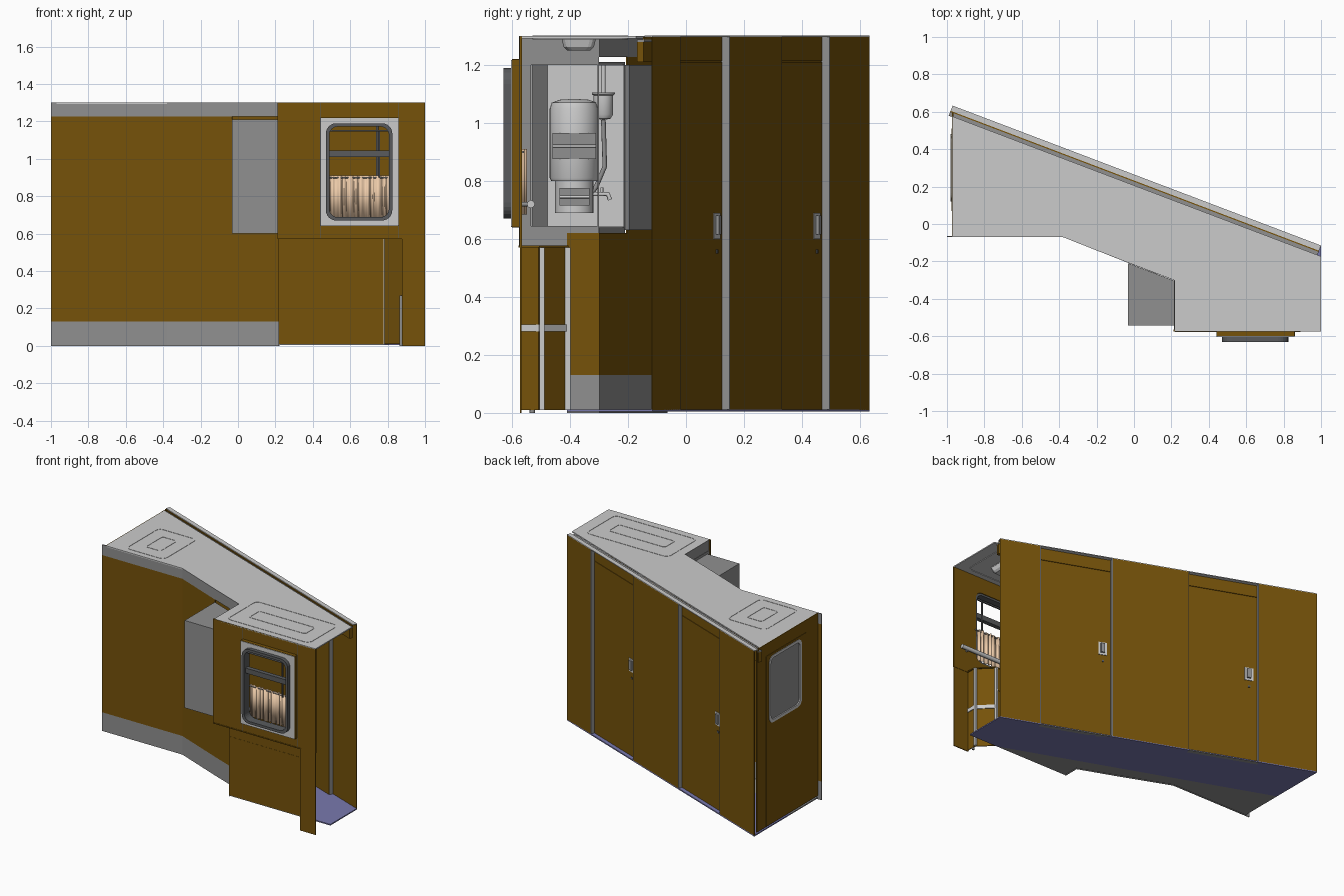
import bpy, bmesh, math
from mathutils import Vector

if "Cube" in bpy.data.objects:
    bpy.data.objects.remove(bpy.data.objects["Cube"])


def material(name, rgb):
    m = bpy.data.materials.new(name)
    m.diffuse_color = (*rgb, 1)
    m.use_nodes = True
    m.node_tree.nodes["Principled BSDF"].inputs["Base Color"].default_value = m.diffuse_color
    return m


OCHRE = material("ochre", (0.18, 0.085, 0.003))
VIOLET = material("violet", (0.19, 0.19, 0.42))
DARK = material("dark_grey", (0.10, 0.105, 0.11))
MID = material("mid_grey", (0.28, 0.28, 0.28))
TAN = material("tan", (0.85, 0.6, 0.4))


def finish(name, bm, mat=None, thick=0, smooth=False):
    bmesh.ops.recalc_face_normals(bm, faces=bm.faces)
    me = bpy.data.meshes.new(name)
    bm.to_mesh(me)
    bm.free()
    ob = bpy.data.objects.new(name, me)
    bpy.context.collection.objects.link(ob)
    if mat:
        me.materials.append(mat)
    if thick:
        s = ob.modifiers.new("thickness", 'SOLIDIFY')
        s.thickness, s.offset = thick, 0
    if smooth:
        bpy.context.view_layer.objects.active = ob
        ob.select_set(True)
        bpy.ops.object.shade_smooth_by_angle(angle=math.radians(40))
        ob.select_set(False)
    return ob


def sheet(name, pts, z0, z1, mat=None, thick=0.006, smooth=False):
    bm = bmesh.new()
    cols = [[bm.verts.new((x, y, z)) for z in (z0, z1)] for x, y in pts]
    for a, b in zip(cols, cols[1:]):
        bm.faces.new((a[0], b[0], b[1], a[1]))
    return finish(name, bm, mat, thick, smooth)


def slab(name, pts, z0, z1, mat=None):
    bm = bmesh.new()
    f = bm.faces.new([bm.verts.new((x, y, z0)) for x, y in pts])
    ext = bmesh.ops.extrude_face_region(bm, geom=[f])["geom"]
    bmesh.ops.translate(bm, vec=(0, 0, z1 - z0), verts=[v for v in ext if isinstance(v, bmesh.types.BMVert)])
    return finish(name, bm, mat)


def box(name, lo, hi, mat=None):
    return slab(name, [(lo[0], lo[1]), (hi[0], lo[1]), (hi[0], hi[1]), (lo[0], hi[1])], lo[2], hi[2], mat)


def rounded(b, r, n=6):
    u0, v0, u1, v1 = b
    out = []
    for k, (u, v) in enumerate([(u1 - r, v1 - r), (u0 + r, v1 - r), (u0 + r, v0 + r), (u1 - r, v0 + r)]):
        for i in range(n + 1):
            a = math.pi / 2 * (k + i / n)
            out.append((u + r * math.cos(a), v + r * math.sin(a)))
    return out


AXES = {'x': lambda u, v, w: (w, u, v), 'y': lambda u, v, w: (u, w, v), 'z': lambda u, v, w: (u, v, w)}


def ring(name, axis, outer, r_out, inner, r_in, w0, w1, mat=None):
    # flat frame with a rounded opening, facing along the given axis
    bm, P = bmesh.new(), AXES[axis]
    loops = [[bm.verts.new(P(u, v, w)) for u, v in rounded(b, r)]
             for b, r, w in ((outer, r_out, w0), (inner, r_in, w0), (inner, r_in, w1), (outer, r_out, w1))]
    n = len(loops[0])
    for k in range(4):
        A, B = loops[k], loops[(k + 1) % 4]
        for i in range(n):
            j = (i + 1) % n
            bm.faces.new((A[i], A[j], B[j], B[i]))
    return finish(name, bm, mat)


def lathe(name, cx, cy, profile, mat=None, n=24):
    bm = bmesh.new()
    vs = [bm.verts.new((cx + r, cy, z)) for r, z in profile]
    es = [bm.edges.new(p) for p in zip(vs, vs[1:])]
    bmesh.ops.spin(bm, geom=vs + es, cent=(cx, cy, 0), axis=(0, 0, 1), angle=2 * math.pi, steps=n)
    bmesh.ops.remove_doubles(bm, verts=bm.verts, dist=1e-5)
    return finish(name, bm, mat, smooth=True)


def pipe(name, pts, r, mat=None):
    cu = bpy.data.curves.new(name, 'CURVE')
    cu.dimensions, cu.bevel_depth, cu.bevel_resolution, cu.use_fill_caps = '3D', r, 2, True
    sp = cu.splines.new('POLY')
    sp.points.add(len(pts) - 1)
    for p, c in zip(sp.points, pts):
        p.co = (*c, 1)
    ob = bpy.data.objects.new(name, cu)
    bpy.context.collection.objects.link(ob)
    if mat:
        cu.materials.append(mat)
    return ob


# slanted compartment wall; positions along it are given by y
N = Vector((0.355, 0.935))


def wall_pt(y, off=0.0):
    t = (y + 0.115) / 0.748
    p = Vector((1 - 1.97 * t, y)) + N * off
    return p.x, p.y


def wall_part(name, y0, y1, z0, z1, o0, o1, mat=None):
    return slab(name, [wall_pt(y0, o0), wall_pt(y1, o0), wall_pt(y1, o1), wall_pt(y0, o1)], z0, z1, mat)


for y0, y1 in ((-0.115, -0.02), (0.15, 0.33), (0.495, 0.633)):
    wall_part("compartment_wall", y0, y1, 0.01, 1.296, -0.005, 0, OCHRE)
wall_part("wall_cap", -0.115, 0.633, 1.296, 1.301, -0.03, 0)
wall_part("header_top", -0.115, 0.633, 1.28, 1.288, -0.058, -0.03, MID)
wall_part("header_beam", -0.115, 0.633, 1.21, 1.28, -0.058, -0.034, OCHRE)
wall_part("header_lip", -0.115, 0.633, 1.28, 1.296, -0.036, -0.03, OCHRE)
# recessed door bays with grey jambs
for y0, y1 in ((-0.02, 0.15), (0.33, 0.495)):
    wall_part("door_leaf", y0, y1, 0.01, 1.211, -0.032, -0.027, OCHRE)
    wall_part("door_overpanel", y0, y1, 1.214, 1.296, -0.032, -0.027, OCHRE)
    for y in (y0 - 0.001, y1 - 0.001):
        wall_part("door_jamb", y, y + 0.002, 0.01, 1.298, -0.03, 0.0005, MID)
    wall_part("door_sill", y0, y1, 0.004, 0.011, -0.03, 0, MID)
    wall_part("handle_plate", y1 - 0.03, y1 - 0.01, 0.6, 0.69, -0.034, -0.023)
    wall_part("handle_grip", y1 - 0.025, y1 - 0.016, 0.615, 0.68, -0.023, -0.012, MID)
    wall_part("key_lock", y1 - 0.022, y1 - 0.017, 0.55, 0.563, -0.027, -0.023, DARK)

# corridor front wall with skirting and frieze
front = [(-1, -0.067), (-0.38, -0.067), (-0.03, -0.205)]
corner = (0.22, -0.30)
sheet("front_wall_lower", front + [corner, (0.22, -0.41)], 0.13, 0.62, OCHRE)
sheet("front_wall_upper", front, 0.62, 1.227, OCHRE)
sheet("front_skirting", front + [corner, (0.22, -0.41)], 0, 0.13, MID)
sheet("front_frieze", front + [corner, (0.22, -0.57)], 1.227, 1.3, MID)
sheet("niche_wall_plate", [(-0.27, -0.103), (-0.03, -0.197), (-0.022, -0.212)], 0.63, 1.2, MID)

# left end wall with door and window pane
END = (-0.065, 0.025, 0.61, 1.3)
PANE = (0.13, 0.74, 0.47, 1.19)
ring("end_wall", 'x', END, 0.001, PANE, 0.04, -0.974, -0.966, OCHRE)
ring("end_door", 'x', (0.07, 0.03, 0.51, 1.215), 0.002, PANE, 0.04, -0.977, -0.962, OCHRE)
ring("end_window_frame", 'x', (0.12, 0.73, 0.48, 1.2), 0.045, (0.14, 0.75, 0.46, 1.18), 0.035, -0.98, -0.958)
box("end_window_pane", (-0.972, 0.13, 0.74), (-0.968, 0.47, 1.19), MID)

# exterior window wall
OPEN = (0.475, 0.675, 0.82, 1.185)
ring("window_wall", 'y', (0.21, 0.57, 1.0, 1.3), 0.001, OPEN, 0.05, -0.575, -0.565, OCHRE)
ring("window_surround", 'y', (0.44, 0.64, 0.86, 1.22), 0.002, OPEN, 0.05, -0.6, -0.575, OCHRE)
ring("window_plate", 'y', (0.442, 0.642, 0.858, 1.218), 0.002, OPEN, 0.05, -0.604, -0.6)
ring("window_ring", 'y', (0.47, 0.67, 0.825, 1.19), 0.055, (0.488, 0.688, 0.807, 1.172), 0.045, -0.63, -0.57, DARK)
box("window_sash_bar", (0.47, -0.615, 1.01), (0.825, -0.585, 1.045), DARK)
box("window_upper_bar", (0.48, -0.6, 1.145), (0.815, -0.59, 1.155), DARK)
box("window_stay", (0.75, -0.59, 0.9), (0.758, -0.58, 1.15), DARK)
for x in (0.44, 0.86):
    box("wall_joint", (x - 0.002, -0.576, 0.57), (x + 0.002, -0.574, 1.3), DARK)
curtain = [(0.487 + 0.323 * i / 160, -0.56 + 0.006 * math.sin(i * 0.42 + math.sin(i * 0.17)) + 0.004 * math.sin(i * 0.19))
           for i in range(161)]
sheet("curtain", curtain, 0.685, 0.91, TAN, 0.002, True)
pipe("curtain_rod", [(0.47, -0.562, 0.9), (0.83, -0.562, 0.9)], 0.004, MID)
pipe("handrail", [(0.3, -0.535, 0.72), (0.96, -0.535, 0.72)], 0.014)
for x in (0.4, 0.9):
    pipe("handrail_bracket", [(x, -0.535, 0.72), (x, -0.567, 0.72)], 0.008, MID)

# recess under the window, ledge and outer column
sheet("recess_panel", [(0.22, -0.41), (0.78, -0.41), (0.88, -0.51), (0.88, -0.57)], 0.01, 0.575, OCHRE)
sheet("outer_column", [(0.88, -0.57), (1.0, -0.57)], 0, 0.57, OCHRE)
slab("ledge", [(0.22, -0.578), (0.22, -0.405), (0.79, -0.405), (0.89, -0.505), (0.89, -0.578)], 0.57, 0.577, OCHRE)
box("recess_rail", (0.22, -0.414, 0.41), (0.78, -0.404, 0.42), OCHRE)
sheet("recess_band", [(0.778, -0.402), (0.885, -0.508), (0.886, -0.57)], 0.28, 0.305)
for x, y in ((0.785, -0.409), (0.884, -0.498)):
    box("recess_post", (x - 0.006, y - 0.008, 0.01), (x + 0.008, y + 0.01, 0.57))
pipe("corner_pipe", [(0.872, -0.53, 0), (0.872, -0.53, 0.27)], 0.009, MID)

# floor: coloured band beside the doors and grey remainder
slab("floor_band", [wall_pt(-0.115), wall_pt(0.633), (-0.97, 0.24), (0.78, -0.41), (1, -0.41)], 0.004, 0.012, VIOLET)
slab("floor_grey", [(-0.97, 0.24), (-0.97, -0.067), (-0.38, -0.067), corner, (0.22, -0.41), (0.78, -0.41)], 0.004, 0.012, MID)

# ceiling with two hatch outlines and lamps
slab("ceiling", [(-0.97, 0.575), (-0.97, -0.07), (-0.38, -0.07), corner, (0.22, -0.575), (1, -0.575), (1, -0.173)], 1.292, 1.3)


def hatch(outer, inner):
    for b, r in ((outer, 0.04), (inner, 0.02)):
        c = (b[0] + 0.008, b[1] + 0.008, b[2] - 0.008, b[3] - 0.008)
        ring("hatch_line", 'z', b, r, c, r - 0.008, 1.288, 1.302)
    # tapered lamp hanging below the ceiling
    bm = bmesh.new()
    loops = []
    for d, z in ((0, 1.293), (0.008, 1.262), (0.02, 1.25)):
        b = (inner[0] + d, inner[1] + d, inner[2] - d, inner[3] - d)
        loops.append([bm.verts.new((u, v, z)) for u, v in rounded(b, 0.02, 3)])
    for A, B in zip(loops, loops[1:]):
        for i in range(len(A)):
            j = (i + 1) % len(A)
            bm.faces.new((A[i], A[j], B[j], B[i]))
    bm.faces.new(loops[-1])
    finish("lamp", bm)


hatch((0.28, -0.53, 0.92, -0.2), (0.38, -0.43, 0.82, -0.31))
hatch((-0.85, -0.03, -0.55, 0.34), (-0.76, 0.06, -0.64, 0.25))

# boiler niche with a lighter inner lining
sheet("niche_shell", [(0.22, -0.54), (-0.03, -0.54), (-0.03, -0.21)], 0.6, 1.21, MID)
niche = [(-0.03, -0.21), (-0.03, -0.54), (0.22, -0.54), (0.22, -0.305)]
slab("niche_top", niche, 1.202, 1.21, MID)
slab("niche_bottom", niche, 0.6, 0.64, MID)
sheet("niche_lining", [(0.21, -0.534), (-0.02, -0.48), (-0.02, -0.214)], 0.641, 1.2)
ring("niche_frame", 'x', (-0.57, 0.57, -0.3, 1.227), 0.001, (-0.535, 0.645, -0.305, 1.2), 0.002, 0.215, 0.222, MID)

# boiler with tank, feed cup, pipes and tap
bx, by = 0.09, -0.385
lathe("boiler_tank", bx, by, [(0, 0.8), (0.08, 0.8), (0.085, 0.81), (0.085, 1.05), (0.078, 1.07), (0.05, 1.08), (0, 1.083)])
lathe("boiler_base", bx, by, [(0, 0.69), (0.066, 0.69), (0.066, 0.8), (0, 0.8)])
for z0, z1, w in ((0.875, 0.965, 0.075), (0.715, 0.775, 0.052)):
    box("boiler_door", (bx, by - w, z0), (bx + 0.088, by + w, z1), MID)
    pipe("boiler_latch", [(bx + 0.092, by - w, (z0 + z1) / 2), (bx + 0.092, by + w, (z0 + z1) / 2)], 0.005)
lathe("feed_cup", bx, -0.285, [(0, 1.01), (0.025, 1.015), (0.034, 1.03), (0.034, 1.095), (0.04, 1.1), (0.04, 1.105), (0, 1.105)])
pipe("feed_pipe", [(bx, -0.285, 1.1), (bx, -0.285, 1.2)], 0.008)
pipe("drain_pipe", [(bx, -0.285, 1.01), (bx, -0.28, 0.85), (bx, -0.31, 0.78), (bx, -0.33, 0.75)], 0.008, MID)
pipe("tap", [(bx, -0.33, 0.755), (bx, -0.27, 0.755), (bx, -0.262, 0.735)], 0.008)
pipe("tap_handle", [(bx, -0.29, 0.755), (bx, -0.29, 0.778)], 0.005)
